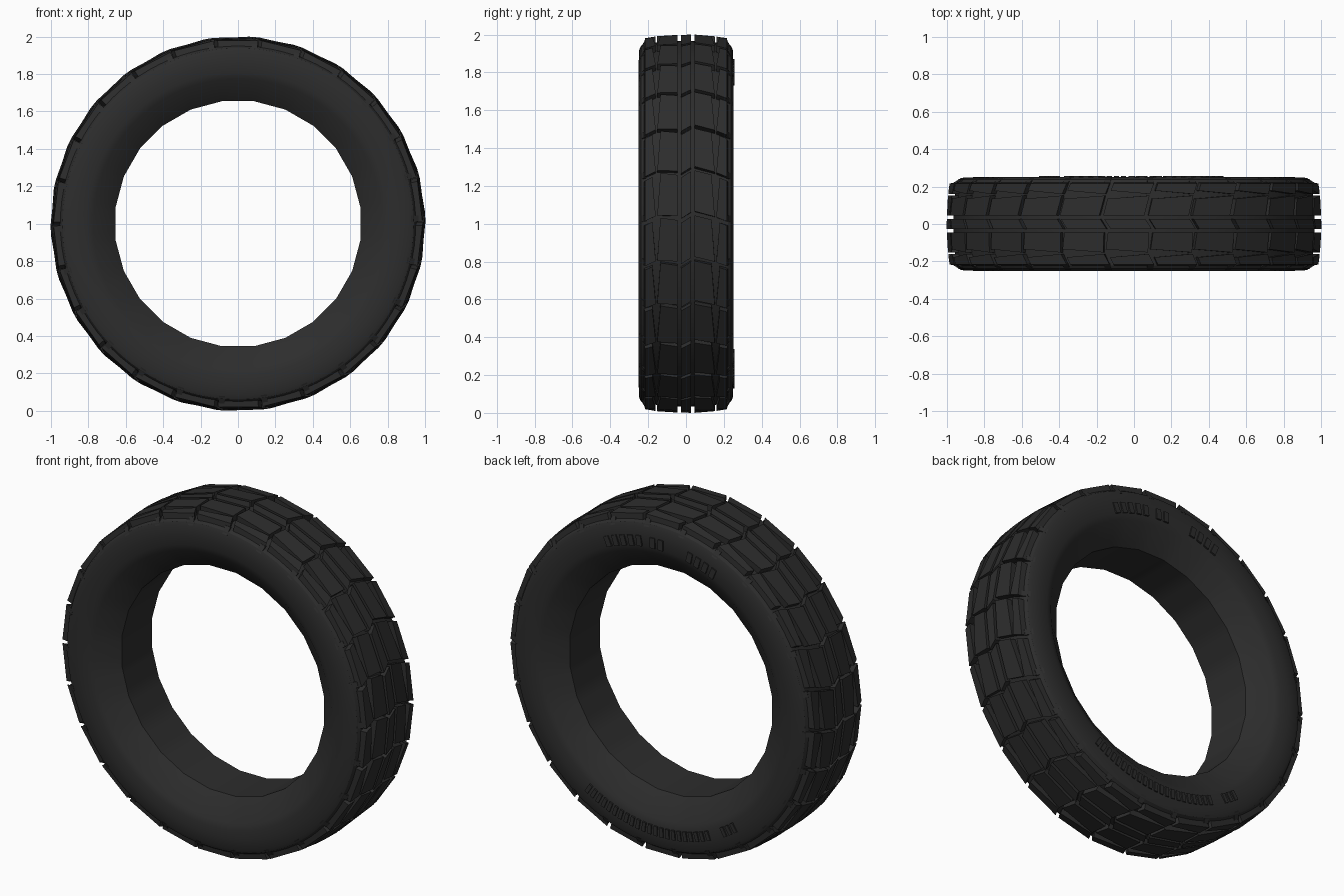
import bpy, bmesh
from math import sin, cos, pi, radians, tau

cube = bpy.data.objects.get("Cube")
if cube:
    bpy.data.objects.remove(cube)

rubber = bpy.data.materials.new("black_rubber")
rubber.use_nodes = True
colour = (0.026, 0.026, 0.026, 1)
rubber.diffuse_color = colour
shader = rubber.node_tree.nodes["Principled BSDF"]
shader.inputs["Base Color"].default_value = colour
shader.inputs["Roughness"].default_value = 0.8


def ring_point(r, y, angle):
    """Point on the wheel: angle runs from +x towards +z."""
    return (r * cos(angle), y, 1 + r * sin(angle))


def finish(name, bm, smooth=False):
    bmesh.ops.recalc_face_normals(bm, faces=bm.faces)
    mesh = bpy.data.meshes.new(name)
    bm.to_mesh(mesh)
    bm.free()
    mesh.materials.append(rubber)
    obj = bpy.data.objects.new(name, mesh)
    bpy.context.collection.objects.link(obj)
    if smooth:
        bpy.ops.object.select_all(action='DESELECT')
        obj.select_set(True)
        bpy.context.view_layer.objects.active = obj
        bpy.ops.object.shade_smooth_by_angle(angle=radians(25))
    return obj


def add_hexahedron(bm, bottom, top):
    """Solid between two four-cornered loops."""
    lo = [bm.verts.new(p) for p in bottom]
    hi = [bm.verts.new(p) for p in top]
    bm.faces.new(lo)
    bm.faces.new(hi)
    for i in range(4):
        j = (i + 1) % 4
        bm.faces.new((lo[i], lo[j], hi[j], hi[i]))


# Carcass: lathed cross-section with a many-sided bore
SEGMENTS, BORE_SIDES = 96, 24
half_profile = [(0.0, 0.655), (0.14, 0.655), (0.236, 0.775), (0.246, 0.81),
                (0.25, 0.86), (0.247, 0.92), (0.238, 0.94), (0.222, 0.95),
                (0.13, 0.96), (0.0, 0.968)]
profile = half_profile + [(-y, r) for y, r in half_profile[-2:0:-1]]


def bore_radius(r, angle):
    """Flatten the bore into facets."""
    if r > 0.7:
        return r
    step = tau / BORE_SIDES
    return r / cos((angle + step / 2) % step - step / 2)


bm = bmesh.new()
rings = []
for i in range(SEGMENTS):
    a = tau * i / SEGMENTS
    rings.append([bm.verts.new(ring_point(bore_radius(r, a), y, a)) for y, r in profile])
for i, ring in enumerate(rings):
    nxt = rings[(i + 1) % SEGMENTS]
    for j in range(len(profile)):
        k = (j + 1) % len(profile)
        bm.faces.new((ring[j], ring[k], nxt[k], nxt[j]))
finish("tyre_carcass", bm, smooth=True)

# Tread: chevron blocks separated by cross grooves
PITCHES = 26
PITCH = tau / PITCHES
GAP = 0.011
groove_path = [(-0.22, 0.0), (-0.13, 0.045), (-0.045, 0.03), (-0.027, 0.015),
               (0.027, 0.05), (0.045, 0.055), (0.13, 0.035), (0.22, 0.0)]


def groove_angle(y):
    for (y0, a0), (y1, a1) in zip(groove_path, groove_path[1:]):
        if y0 <= y <= y1:
            return a0 + (a1 - a0) * (y - y0) / (y1 - y0)
    return 0.0


def crown(y):
    """Radius of the tread surface."""
    return 1.002 - 0.34 * y * y


def tread_block(bm, k, y_low, y_high):
    """Block between grooves; each side is a (start y, end y) pair."""
    def corners(depth):
        pts = []
        for y, end, side in ((y_low[0], 0, 1), (y_high[0], 0, 1),
                             (y_high[1], 1, -1), (y_low[1], 1, -1)):
            a = (k + end) * PITCH + groove_angle(y) + side * GAP
            spread = 1.03 if depth and abs(y) > 0.2 else 1
            pts.append(ring_point(crown(y) - depth, y * spread, a))
        return pts
    add_hexahedron(bm, corners(0.05), corners(0))


centre, lateral = bmesh.new(), bmesh.new()
for k in range(PITCHES):
    tread_block(centre, k, (-0.027, -0.027), (0.027, 0.027))
    for s in (-1, 1):
        # A tapering slit divides each lateral block in two
        outer = ((s * 0.217, s * 0.217), (s * 0.16, s * 0.178))
        inner = ((s * 0.152, s * 0.135), (s * 0.045, s * 0.045))
        for a, b in (outer, inner):
            low, high = (a, b) if s < 0 else (b, a)
            tread_block(lateral, k, low, high)
finish("centre_tread_blocks", centre)
finish("lateral_tread_blocks", lateral)

# Shoulder lugs: small steps beside the groove ends
bm = bmesh.new()
for k in range(PITCHES):
    for s in (-1, 1):
        a0, a1 = k * PITCH + GAP, k * PITCH + GAP + 0.035
        loops = []
        for r, y in ((0.925, 0.235), (0.965, 0.21)):
            loops.append([ring_point(r, s * y, a0), ring_point(r, s * y, a1),
                          ring_point(r, s * (y + 0.011), a1), ring_point(r, s * (y + 0.011), a0)])
        add_hexahedron(bm, *loops)
finish("shoulder_lugs", bm)


# Raised plain ribs on the rear sidewall
def sidewall_bar(bm, angle, r0, r1, half_width):
    def loop(y):
        return [ring_point(r, y, angle + d / r) for r, d in
                ((r0, -half_width), (r1, -half_width), (r1, half_width), (r0, half_width))]
    add_hexahedron(bm, loop(0.24), loop(0.256))


bm = bmesh.new()
# (centre, number of ribs) in degrees around the wheel
for mid, count in ((109, 4), (89, 2), (74, 5)):
    for i in range(count):
        a = radians(mid + (i - (count - 1) / 2) * 3.6)
        sidewall_bar(bm, a, 0.81, 0.87, 0.016)
finish("upper_sidewall_ribs", bm)

bm = bmesh.new()
for i in range(27):
    if i not in (3, 4):
        sidewall_bar(bm, radians(-125 + i * 2.6), 0.815, 0.87, 0.011)
finish("lower_sidewall_ribs", bm)
